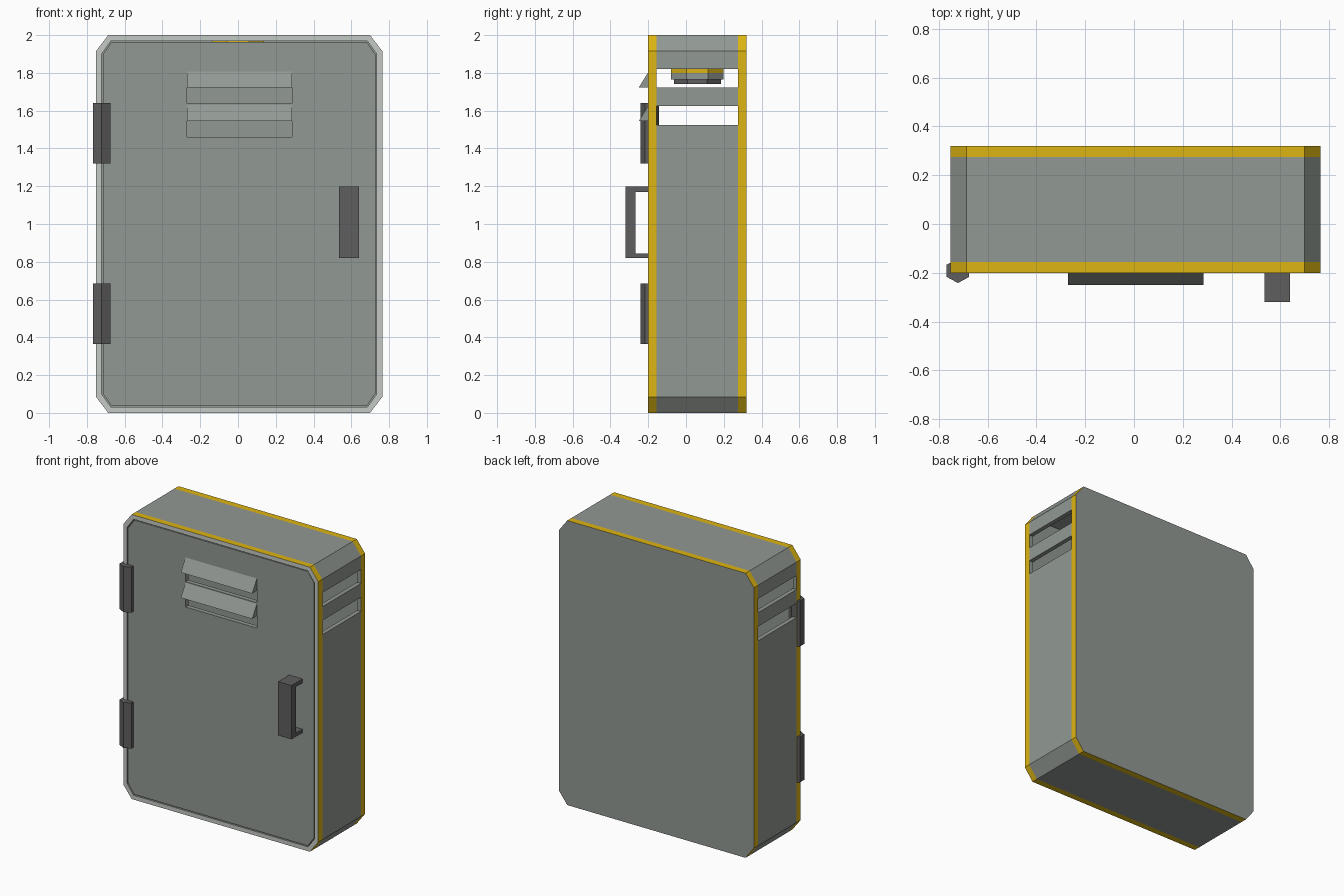
import bpy, bmesh, math
from mathutils import Vector

if "Cube" in bpy.data.objects:
    bpy.data.objects.remove(bpy.data.objects["Cube"])


def mat(name, rgb):
    m = bpy.data.materials.new(name)
    m.diffuse_color = (*rgb, 1)
    m.use_nodes = True
    m.node_tree.nodes["Principled BSDF"].inputs["Base Color"].default_value = m.diffuse_color
    return m


GRAY = mat("locker gray", (0.285, 0.315, 0.29))
LIGHT = mat("light gray rim", (0.56, 0.59, 0.56))
YELLOW = mat("yellow trim", (0.72, 0.46, 0.006))
DARK = mat("dark metal", (0.115, 0.112, 0.112))


def prism(name, profile, axis, stations, mats):
    """Sweep a closed 2D profile along an axis, with a ring at every station."""
    place = {"x": lambda p, s: (s, p[0], p[1]),
             "y": lambda p, s: (p[0], s, p[1]),
             "z": lambda p, s: (p[0], p[1], s)}[axis]
    bm = bmesh.new()
    rings = [[bm.verts.new(place(p, s)) for p in profile] for s in stations]
    n = len(profile)
    bm.faces.new(rings[0])
    bm.faces.new(rings[-1])
    for a, b in zip(rings, rings[1:]):
        for i in range(n):
            bm.faces.new((a[i], a[(i + 1) % n], b[(i + 1) % n], b[i]))
    bmesh.ops.recalc_face_normals(bm, faces=bm.faces)
    me = bpy.data.meshes.new(name)
    bm.to_mesh(me)
    bm.free()
    for m in mats:
        me.materials.append(m)
    ob = bpy.data.objects.new(name, me)
    bpy.context.collection.objects.link(ob)
    return ob


def octagon(t):
    """Locker outline inset by t."""
    x0, x1, z0, z1 = -0.752 + t, 0.764 - t, t, 2.0 - t
    cx, cz = 0.065 - 0.5 * t, 0.085 - 0.5 * t
    return [(x0 + cx, z0), (x1 - cx, z0), (x1, z0 + cz), (x1, z1 - cz),
            (x1 - cx, z1), (x0 + cx, z1), (x0, z1 - cz), (x0, z0 + cz)]


def box(name, x, y, z, m):
    return prism(name, [(x[0], y[0]), (x[1], y[0]), (x[1], y[1]), (x[0], y[1])], "z", z, [m])


def cut(target, cutter):
    mod = target.modifiers.new("cut", "BOOLEAN")
    mod.operation = "DIFFERENCE"
    mod.solver = "EXACT"
    mod.object = cutter
    bpy.context.view_layer.objects.active = target
    bpy.ops.object.modifier_apply(modifier=mod.name)
    bpy.data.objects.remove(cutter)


# Shell: gray body, yellow edge bands, light front rim
shell = prism("locker_shell", octagon(0), "y", (-0.2, -0.155, 0.275, 0.32), [GRAY, LIGHT, YELLOW])
for f in shell.data.polygons:
    if f.normal.y < -0.9:
        f.material_index = 1
    elif abs(f.normal.y) < 0.1 and not -0.15 < f.center.y < 0.27:
        f.material_index = 2

# Hollow interior, open at the front
cut(shell, prism("cavity_cutter", octagon(0.03), "y", (-0.3, 0.295), [GRAY]))

# Side vent slots through both walls
for z in ((1.525, 1.625), (1.722, 1.82)):
    cut(shell, box("slot_cutter", (-1, 1), (-0.155, 0.275), z, GRAY))

# Door with two vent openings
door = prism("door", octagon(0.036), "y", (-0.197, -0.165), [GRAY])
VX = (-0.27, 0.285)
for i, top in enumerate((1.81, 1.632)):
    cut(door, box("vent_cutter", VX, (-0.4, -0.1), (top - 0.172, top - 0.06), GRAY))
    # Sloped hood over each opening
    prism(f"vent_hood_{i + 1}",
          [(-0.196, top), (-0.25, top - 0.087), (-0.17, top - 0.087), (-0.17, top - 0.03)],
          "x", VX, [GRAY])

# Hexagonal hinge barrels
hexa = [(-0.722 + 0.053 * math.cos(math.radians(30 + 60 * k)),
         -0.192 + 0.05 * math.sin(math.radians(30 + 60 * k))) for k in range(6)]
for i, z in enumerate(((0.365, 0.685), (1.32, 1.64))):
    prism(f"hinge_{i + 1}", hexa, "z", z, [DARK])

# Bracket handle
prism("handle", [(-0.19, 0.82), (-0.32, 0.82), (-0.32, 1.198), (-0.19, 1.198),
                 (-0.19, 1.17), (-0.268, 1.17), (-0.268, 0.845), (-0.19, 0.845)],
      "x", (0.535, 0.64), [DARK])


# Fixture hanging from the ceiling inside
def disc(r):
    return [(r * math.cos(math.radians(22.5 + 45 * k)),
             0.06 + r * math.sin(math.radians(22.5 + 45 * k))) for k in range(8)]


prism("ceiling_fixture_base", disc(0.15), "z", (1.8, 1.972), [YELLOW])
prism("ceiling_fixture_ring", disc(0.15), "z", (1.765, 1.8), [GRAY])
prism("ceiling_fixture_cap", disc(0.135), "z", (1.74, 1.765), [DARK])
